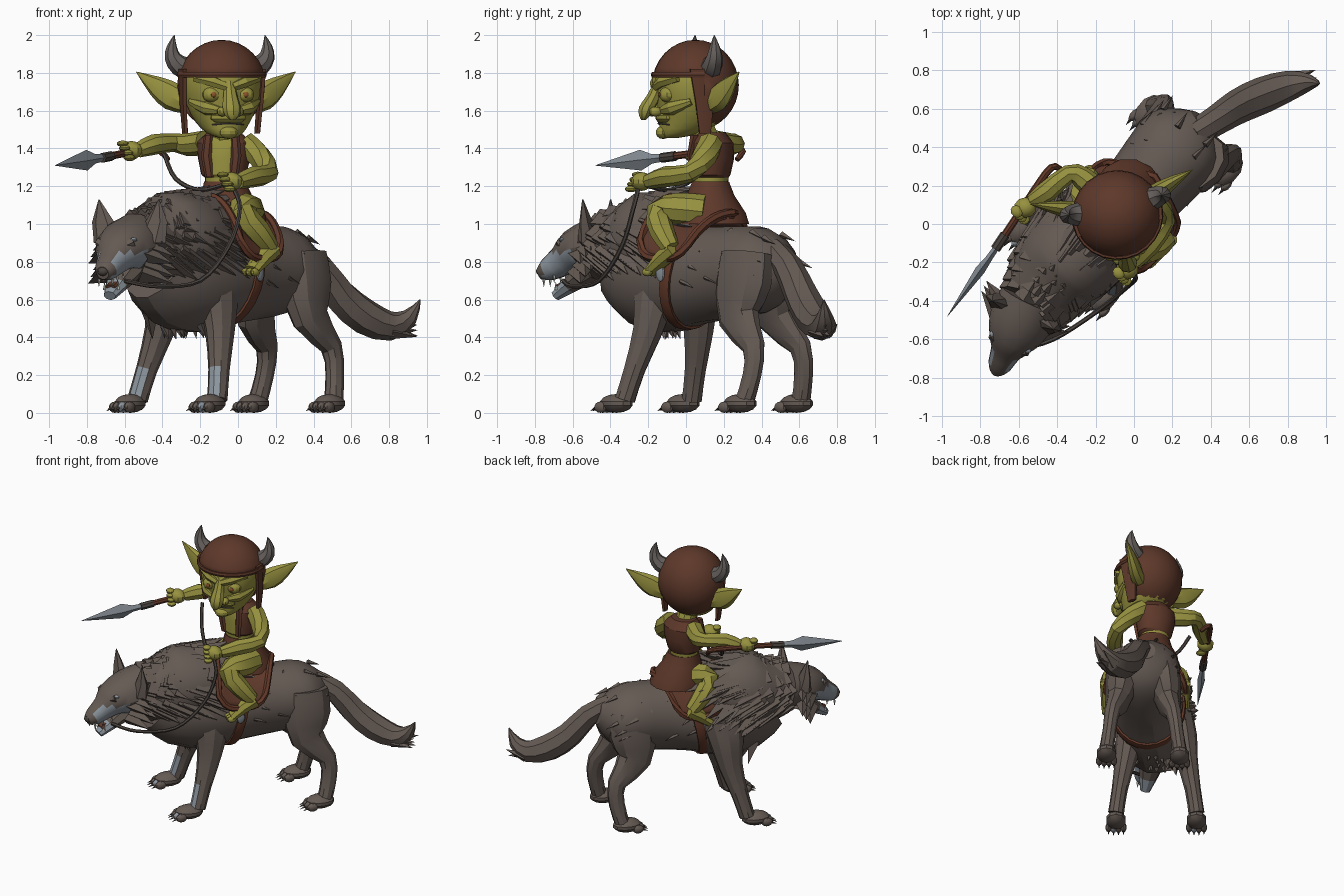
import bpy, bmesh, math, random
from mathutils import Vector, Matrix

random.seed(4)
cube = bpy.data.objects.get("Cube")
if cube:
    bpy.data.objects.remove(cube, do_unlink=True)

X, Y, Z = Vector((1, 0, 0)), Vector((0, 1, 0)), Vector((0, 0, 1))
WORLD = Matrix.Identity(4)
made = []


def material(name, *rgb):
    mat = bpy.data.materials.new(name)
    mat.use_nodes = True
    mat.diffuse_color = (*rgb, 1)
    mat.node_tree.nodes["Principled BSDF"].inputs["Base Color"].default_value = (*rgb, 1)
    return mat


FUR = material("grey brown fur", .13, .103, .088)
PALE = material("pale fur", .27, .31, .35)
SKIN = material("olive skin", .31, .285, .05)
LEATHER = material("brown leather", .112, .04, .023)
TRIM = material("red brown trim", .125, .041, .022)
METAL = material("steel", .23, .26, .29)
HORN = material("horn", .13, .115, .108)
DARK = material("dark cord", .07, .058, .05)
AMBER = material("amber eye", .26, .09, .025)
TOOTH = material("tooth", .45, .45, .4)


def frame(x, y, yaw):
    return Matrix.Translation((x, y, 0)) @ Matrix.Rotation(math.radians(yaw), 4, 'Z')


BEAST = frame(0, .12, -40)
MUZZLE = frame(-.59, -.5, -25)
FACE = frame(-.085, .04, 12)
CHEST = frame(-.075, .13, -8)


def finish(name, bm, mats, M=WORLD):
    bmesh.ops.recalc_face_normals(bm, faces=bm.faces)
    bm.transform(M)
    mesh = bpy.data.meshes.new(name)
    bm.to_mesh(mesh)
    bm.free()
    for mat in mats:
        mesh.materials.append(mat)
    ob = bpy.data.objects.new(name, mesh)
    bpy.context.collection.objects.link(ob)
    made.append(ob)
    return ob


def spline(rows, steps):
    """Catmull-Rom resampling of centre and radii together."""
    out = []
    for i in range(len(rows) - 1):
        a, b, c, d = (rows[max(0, min(len(rows) - 1, i + k))] for k in (-1, 0, 1, 2))
        for s in range(steps):
            t = s / steps
            out.append([q + t / 2 * (r - p + t * (2 * p - 5 * q + 4 * r - w + t * (3 * (q - r) + w - p)))
                        for p, q, r, w in zip(a, b, c, d)])
    return out + [rows[-1]]


def loft(name, mat, rows, sides=10, M=WORLD, hint=Z, axis=None, steps=1, paint=None):
    """Rows are x, y, z, radius across and optional second radius."""
    rows = spline([list(r) + [r[3]] * (5 - len(r)) for r in rows], steps)
    bm, rings = bmesh.new(), []
    for i, row in enumerate(rows):
        ahead, behind = rows[min(i + 1, len(rows) - 1)], rows[max(i - 1, 0)]
        t = axis or (Vector(ahead[:3]) - Vector(behind[:3])).normalized()
        side = t.cross(hint).normalized()
        up = side.cross(t)
        ring = []
        for k in range(sides):
            a = math.tau * k / sides
            ring.append(bm.verts.new(Vector(row[:3]) + side * math.cos(a) * max(row[3], .001)
                                     + up * math.sin(a) * max(row[4], .001)))
        rings.append(ring)
    for low, high in zip(rings, rings[1:]):
        for k in range(sides):
            n = (k + 1) % sides
            bm.faces.new((low[k], low[n], high[n], high[k]))
    bm.faces.new(rings[0])
    bm.faces.new(rings[-1])
    if paint:
        bmesh.ops.recalc_face_normals(bm, faces=bm.faces)
        for f in bm.faces:
            f.material_index = int(paint[1](f.calc_center_median(), f.normal))
    return finish(name, bm, [mat] + ([paint[0]] if paint else []), M)


def ball(name, mat, loc, radii, M=WORLD, turn=0):
    bm = bmesh.new()
    shape = Matrix.Translation(loc) @ Matrix.Rotation(turn, 4, 'Z') @ Matrix.Diagonal((*radii, 1))
    bmesh.ops.create_uvsphere(bm, u_segments=10, v_segments=7, radius=1, matrix=shape)
    return finish(name, bm, [mat], M)


def tufts(name, mat, items, M=WORLD):
    """Each item is base point, direction, length and width."""
    bm = bmesh.new()
    for p, d, length, width in items:
        d = Vector(d).normalized()
        m = Matrix.Translation(Vector(p) + d * length / 2) @ d.to_track_quat('Z', 'Y').to_matrix().to_4x4()
        bmesh.ops.create_cone(bm, cap_ends=True, segments=4, radius1=width, radius2=0, depth=length, matrix=m)
    return finish(name, bm, [mat], M)


def flip(rows, s, centre=0, lag=0):
    return [(centre + s * r[0], r[1] + lag, *r[2:]) for r in rows]


# Beast body, mane and tail
body = [(0, .55, .8, .07, .08), (0, .46, .78, .2, .18), (0, .33, .76, .24, .235), (0, .1, .74, .22, .25),
        (-.01, -.1, .73, .235, .265), (-.04, -.3, .72, .25, .3), (-.06, -.49, .74, .23, .28),
        (-.06, -.62, .8, .18, .22)]
loft("beast_body", FUR, body, 14, BEAST, steps=2)
mane = [(-.03, -.18, .93, .2, .17), (-.05, -.33, .92, .255, .25), (-.07, -.47, .89, .26, .285),
        (-.07, -.6, .88, .23, .24), (-.06, -.74, .89, .17, .17)]
loft("mane_core", FUR, mane, 14, BEAST, steps=2)
locks = []
for x, y, z, w, h in spline(mane, 3):
    for k in range(15):
        a = math.radians(-161 + 23 * k + random.uniform(-10, 10))
        out = Vector((math.sin(a), 0, math.cos(a)))
        locks.append(((x + .8 * w * out.x, y + random.uniform(-.04, .02), z + .8 * h * out.z),
                      out * .42 + Y - Z * (.05 + .5 * abs(out.x)), random.uniform(.21, .27), .06))
tufts("mane_locks", FUR, locks, BEAST)
tufts("chest_tufts", FUR, [((-.07 + random.uniform(-.13, .13), random.uniform(-.55, -.3), .56),
                            (random.uniform(-.3, .3), .3, -1), .18, .055) for _ in range(14)], BEAST)
flank = []
for x, y, z, w, h in spline(body[1:5], 4):
    for s in (1, -1):
        a = random.uniform(.3, 1.9)
        flank.append(((x + s * w * .95 * math.sin(a), y, z + h * .95 * math.cos(a)),
                      (s * .1, 1, -.4), .1, .018))
tufts("flank_tufts", FUR, flank, BEAST)
tail = [(.3, .46, .86, .07), (.43, .54, .77, .078), (.54, .61, .62, .09), (.67, .67, .51, .095),
        (.81, .72, .46, .078), (.91, .735, .51, .045), (.965, .73, .6, .003)]
loft("beast_tail", FUR, tail, 8, steps=2)
tufts("tail_tufts", FUR, [((x, y + random.uniform(-.04, .04), z - .03), (1, .35, random.uniform(-.2, .3)), .15, .04)
                          for x, y, z, r in tail[3:5] for _ in range(5)])


# Beast legs with toes and claws
def leg(name, rows, s, centre, paw_y, lag):
    front = "front" in name
    loft(name, FUR, flip(rows, s, centre, lag), 10, BEAST, Y, steps=2,
         paint=(PALE, lambda c, n: front and c.z < .25 and n.y < -.5 and n.x > -.3))
    px, paw_y = centre + s * rows[-1][0], paw_y + lag
    ball(name + "_paw", FUR, (px, paw_y, .05), (.07, .1, .05), BEAST)
    for k in (-1.5, -.5, .5, 1.5):
        tx, ty = px + k * .034, paw_y - .085 + abs(k) * .012
        ball(name + "_toe", PALE if k == .5 and front else FUR, (tx, ty, .03), (.022, .04, .03), BEAST)
        tufts(name + "_claw", DARK, [((tx, ty - .025, .03), (0, -1, -.45), .05, .011)], BEAST)


for s, side in ((1, "left"), (-1, "right")):
    leg(side + "_front_leg", [(.15, -.27, .76, .1, .15), (.18, -.29, .6, .1, .12), (.21, -.31, .43, .075, .085),
                              (.25, -.365, .23, .055, .06), (.275, -.41, .07, .055)], s, -.075, -.47, 0)
    leg(side + "_hind_leg", [(.11, .34, .84, .12, .16), (.14, .34, .68, .12, .17), (.175, .34, .5, .085, .12),
                             (.21, .47, .35, .055, .065), (.23, .475, .2, .046, .055), (.25, .44, .06, .052)],
        s, .015, .41, .015 + .015 * s)

# Beast head
loft("beast_head", FUR, [(0, .12, .9, .16, .16), (0, 0, .88, .165, .145), (0, -.1, .855, .135, .115),
                         (0, -.17, .805, .085, .085), (0, -.26, .755, .062, .06), (0, -.3, .74, .035, .035)],
     14, MUZZLE, steps=2, paint=(PALE, lambda c, n: -.26 < c.y < -.03 and c.z < .84 and abs(n.x) > .3))
loft("lower_jaw", FUR, [(0, 0, .76, .1, .07), (0, -.13, .675, .062, .045), (0, -.21, .62, .035, .028)], 8, MUZZLE,
     paint=(PALE, lambda c, n: c.y < -.1))
loft("tongue", LEATHER, [(0, -.05, .74, .04, .015), (0, -.2, .665, .03, .015)], 8, MUZZLE)
ball("nose", DARK, (0, -.295, .75), (.032, .025, .025), MUZZLE)
for s, side in ((1, "left"), (-1, "right")):
    loft(side + "_beast_ear", FUR, flip([(.125, .04, .9, .085, .05), (.155, .04, 1.01, .065, .028),
                                         (.175, .03, 1.13, .003)], s), 6, MUZZLE, Y, Z)
    ball(side + "_beast_eye", AMBER, (s * .07, -.163, .852), (.018, .014, .012), MUZZLE)
    loft(side + "_beast_brow", FUR, flip([(.025, -.175, .865, .022), (.1, -.13, .905, .026)], s), 6, MUZZLE)
    ball(side + "_brow_patch", PALE, (s * .085, -.125, .915), (.035, .02, .014), MUZZLE)
    tufts(side + "_fangs", TOOTH, [((s * .04, y, z), (0, 0, d), .045, .01) for y, z, d in
                                   ((-.26, .71, -1), (-.2, .73, -1), (-.19, .65, 1), (-.13, .7, 1))], MUZZLE)
    tufts(side + "_cheek_tufts", FUR, [((s * .1, .03 - .03 * (k % 3), .92 - .035 * k), (s, .55, -.4), .18, .06)
                                       for k in range(6)], MUZZLE)


# Saddle sheet with rolled rim and girth
def seat(v, u):
    y = -.035 + (.2 - .035 * abs(u)) * v - .07 * abs(u)
    t = u * math.radians(75) * (1 - .2 * abs(v) ** 4)
    rise = (.12 if v < 0 else .035) * v * v * math.cos(t) ** 2
    return Vector((.28 * math.sin(t), y, .745 + .28 * math.cos(t) + rise))


bm = bmesh.new()
grid = [[bm.verts.new(seat(j / 5, i / 8)) for i in range(-8, 9)] for j in range(-5, 6)]
for p, q in zip(grid, grid[1:]):
    for i in range(16):
        bm.faces.new((p[i], p[i + 1], q[i + 1], q[i]))
saddle = finish("saddle", bm, [LEATHER], BEAST)
saddle.modifiers.new("thickness", 'SOLIDIFY').thickness = .03
edge = [(-1, i / 8) for i in range(-8, 9)] + [(.2 * j, 1) for j in range(-4, 5)]
edge += [(-v, -u) for v, u in edge] + [edge[0]]
loft("saddle_rim", TRIM, [(*seat(v, u), .022) for v, u in edge], 6, BEAST, Vector((.3, .2, .9)))
loft("girth", TRIM, [(-.015 + .25 * math.sin(a), -.1 + .06 * math.cos(a), .73 + .28 * math.cos(a), .014, .035)
                     for a in (math.tau * k / 24 for k in range(25))], 6, BEAST, Y)
for s in (1, -1):
    ball("girth_buckle", METAL, (s * .255, -.12, .74), (.012, .03, .045), BEAST)

# Rider torso, open vest and skirt
loft("vest_and_chest", LEATHER, [(0, 0, 1.18, .1, .09), (0, 0, 1.245, .1, .095), (0, 0, 1.26, .12, .105),
                                 (0, .01, 1.35, .14, .115), (0, .01, 1.43, .15, .11), (0, 0, 1.485, .09, .08)],
     18, CHEST, Y, Z, paint=(SKIN, lambda c, n: c.z < 1.25 or (n.y < -.4 and abs(c.x) < .065)))
for s, side in ((1, "left"), (-1, "right")):
    loft(side + "_vest_edge", LEATHER, flip([(.065, -.09, 1.25, .025, .012), (.08, -.1, 1.36, .028, .014),
                                             (.07, -.075, 1.47, .025)], s), 6, CHEST, Y, Z)
loft("rider_neck", SKIN, [(-.075, .12, 1.42, .07), (-.075, .07, 1.54, .07)], 10, hint=Y)
loft("skirt", LEATHER, [(-.07, .13, 1.225, .11, .1), (-.06, .13, 1.15, .135, .13), (-.04, .14, 1.06, .18, .18),
                        (-.03, .14, 1, .19, .2)], 14, hint=Y, axis=Z)

# Rider arms and hands
arms = {"left": [(.03, .13, 1.43, .065), (.11, .1, 1.36, .065), (.165, .02, 1.27, .05), (.08, -.11, 1.25, .056),
                 (0, -.2, 1.225, .04)],
        "right": [(-.18, .16, 1.43, .065), (-.27, .24, 1.42, .06), (-.34, .26, 1.43, .048), (-.45, .17, 1.42, .055),
                  (-.53, .12, 1.39, .04)]}
for side, rows in arms.items():
    loft(side + "_arm", SKIN, rows, 8, steps=2)
    hand = Vector(rows[-1][:3]) + Vector((-.035, -.035, 0))
    ball(side + "_hand", SKIN, hand, (.06, .055, .05))
    for k in range(4):
        ball(side + "_finger", SKIN, hand + Vector((-.045 + .012 * k, -.02 - .012 * k, .035 - .025 * k)),
             (.03, .035, .017), turn=.7)

# Rider legs and feet
for s, side in ((1, "left"), (-1, "right")):
    loft(side + "_rider_leg", SKIN, flip([(.06, .02, 1.07, .085), (.14, -.1, 1.08, .085), (.185, -.19, 1.06, .07),
                                          (.24, -.12, .96, .066), (.26, -.04, .87, .048)], s), 8, BEAST, X, steps=2)
    loft(side + "_foot", SKIN, flip([(.26, -.02, .87, .05), (.255, -.1, .82, .05, .048),
                                     (.245, -.18, .755, .055, .03)], s), 8, BEAST)
    for k in (-1, 0, 1):
        ball(side + "_rider_toe", SKIN, (s * .245 + .034 * k, -.19, .745), (.02, .034, .022), BEAST)

# Rider head and face
loft("rider_head", SKIN, [(0, -.13, 1.455, .04, .04), (0, -.075, 1.48, .095, .11), (0, -.02, 1.54, .145, .165),
                          (0, 0, 1.63, .19, .195), (0, 0, 1.74, .208, .21), (0, 0, 1.84, .18, .18),
                          (0, 0, 1.92, .09, .09)], 16, FACE, Y, Z, steps=2)
loft("hooked_nose", SKIN, [(0, -.185, 1.76, .03, .025), (0, -.215, 1.68, .038), (0, -.25, 1.62, .05, .045),
                           (0, -.265, 1.575, .04, .03), (0, -.27, 1.55, .012)], 8, FACE, Y, -Z, steps=2)
ball("chin", SKIN, (0, -.165, 1.485), (.05, .04, .035), FACE)
ball("upper_lip", SKIN, (0, -.15, 1.565), (.1, .055, .04), FACE)
loft("mouth", DARK, [(-.085, -.15, 1.525, .005), (0, -.19, 1.532, .005), (.085, -.15, 1.525, .005)], 6, FACE, steps=3)
for s, side in ((1, "left"), (-1, "right")):
    ball(side + "_nostril", SKIN, (s * .045, -.215, 1.595), (.028, .035, .026), FACE)
    loft(side + "_cheek", SKIN, flip([(.04, -.18, 1.6, .02), (.11, -.14, 1.615, .04), (.18, -.05, 1.65, .02)], s),
         8, FACE, steps=2)
    ball(side + "_eyeball", SKIN, (s * .09, -.16, 1.685), (.05, .045, .042), FACE)
    ball(side + "_iris", AMBER, (s * .087, -.202, 1.685), (.015, .008, .015), FACE)
    loft(side + "_brow", SKIN, flip([(.015, -.205, 1.725, .024), (.08, -.19, 1.75, .03), (.17, -.12, 1.775, .024)], s),
         6, FACE)
    loft(side + "_pointed_ear", SKIN, flip([(.17, .06, 1.63, .05, .05), (.25, .09, 1.675, .045, .075),
                                            (.33, .12, 1.73, .03, .055), (.43, .155, 1.805, .002)], s), 8, FACE, steps=2)
    loft(side + "_helmet_guard", LEATHER, flip([(.216, .0, 1.82, .018, .075), (.208, .015, 1.64, .018, .055),
                                                (.195, .02, 1.48, .016, .035)], s), 6, FACE, Y, Z)
    loft(side + "_helmet_horn", HORN, flip([(.17, .05, 1.82, .062), (.22, .055, 1.84, .056), (.255, .06, 1.885, .044),
                                            (.258, .06, 1.94, .027), (.245, .06, 2, .002)], s), 8, FACE, Y, steps=2)

# Helmet shell and brow band
bm = bmesh.new()
bmesh.ops.create_uvsphere(bm, u_segments=24, v_segments=16, radius=1)
bmesh.ops.delete(bm, geom=[f for f in bm.faces if f.calc_center_median().z < (.2 if f.calc_center_median().y < -.05
                                                                                else -.9)], context='FACES')
bm.transform(Matrix.Translation((0, .01, 1.735)) @ Matrix.Diagonal((.235, .23, .24, 1)))
finish("helmet", bm, [LEATHER], FACE).modifiers.new("thickness", 'SOLIDIFY').thickness = .02
loft("helmet_brow_band", LEATHER, [(.23 * math.sin(a), .01 - .226 * math.cos(a), 1.79, .01, .016)
                                   for a in (math.radians(15 * k) for k in range(-6, 7))], 6, FACE)

# Spear
loft("spear_shaft", TRIM, [(-.7, -.1, 1.355, .02), (-.58, .08, 1.378, .02), (-.46, .26, 1.395, .02),
                           (-.41, .3, 1.385, .018), (-.37, .27, 1.34, .014)], 8, steps=2)
loft("spear_binding", DARK, [(-.72, -.13, 1.35, .026), (-.67, -.055, 1.36, .026)], 8)
loft("spear_head", METAL, [(-.71, -.115, 1.352, .015, .02), (-.755, -.18, 1.345, .018, .025),
                           (-.8, -.24, 1.338, .026, .055), (-.97, -.48, 1.31, .001)], 4)

# Reins
for name, rows in {
    "long_rein": [(-.6, -.65, .7), (-.42, -.6, .67), (-.2, -.46, .7), (-.05, -.34, .88), (.01, -.28, 1.08), (-.03, -.25, 1.2)],
    "rein_loop": [(-.04, -.24, 1.22), (-.2, -.1, 1.18), (-.33, .04, 1.24), (-.39, .13, 1.37)]}.items():
    loft(name, DARK, [(*p, .012) for p in rows], 6, hint=Vector((.5, -.6, .6)), steps=4)

# Facet-aware shading
bpy.ops.object.select_all(action='DESELECT')
for ob in made:
    ob.select_set(True)
bpy.context.view_layer.objects.active = made[0]
bpy.ops.object.shade_smooth_by_angle(angle=math.radians(28))
